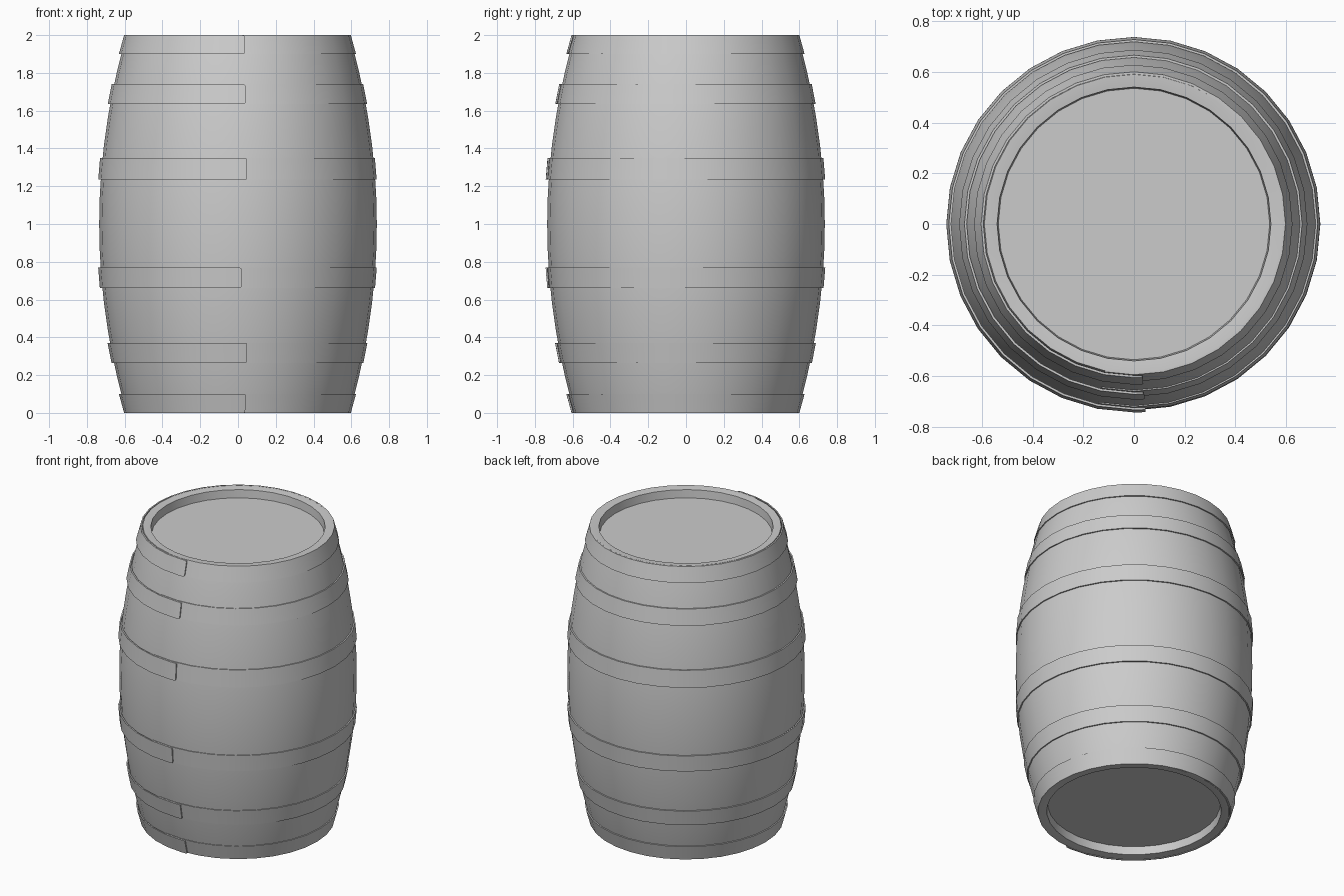
import bpy, bmesh, math

if "Cube" in bpy.data.objects:
    bpy.data.objects.remove(bpy.data.objects["Cube"])

SIDES = 32


def barrel_radius(z):
    return 0.735 - 0.145 * (1 - z) ** 2


def finish(name, bm, angle=35):
    bmesh.ops.recalc_face_normals(bm, faces=bm.faces[:])
    mesh = bpy.data.meshes.new(name)
    bm.to_mesh(mesh)
    bm.free()
    obj = bpy.data.objects.new(name, mesh)
    bpy.context.collection.objects.link(obj)
    bpy.ops.object.select_all(action='DESELECT')
    obj.select_set(True)
    bpy.context.view_layer.objects.active = obj
    bpy.ops.object.shade_smooth_by_angle(angle=math.radians(angle))
    return obj


def lathe(name, profile):
    bm = bmesh.new()
    rings = []
    for r, z in profile:
        rings.append([bm.verts.new((r * math.cos(2 * math.pi * i / SIDES),
                                    r * math.sin(2 * math.pi * i / SIDES), z))
                      for i in range(SIDES)])
    for a, b in zip(rings, rings[1:]):
        for i in range(SIDES):
            j = (i + 1) % SIDES
            bm.faces.new((a[i], a[j], b[j], b[i]))
    # flat heads closing both ends
    bm.faces.new(rings[0])
    bm.faces.new(rings[-1])
    return finish(name, bm)


def hoop(name, z0, z1, end_x, corner):
    """Flat metal strip wrapped once around, its outer end overlapping its start."""
    bm = bmesh.new()
    end = math.asin(end_x / barrel_radius((z0 + z1) / 2))
    step = 2 * math.pi / SIDES
    # angle measured from the front, running clockwise from above round to the free end
    angles = [k * step for k in range(-1, SIDES + 1)]
    angles = [(a, 0) for a in angles if a < 2 * math.pi + end - 0.03]
    angles += [(2 * math.pi + end - 0.02, 0),
               (2 * math.pi + end - 0.006, corner * 0.3),
               (2 * math.pi + end, corner)]
    start, stop = angles[0][0], angles[-1][0]
    sections = []
    for a, inset in angles:
        t = (a - start) / (stop - start)
        offset = 0.004 + 0.012 * t
        section = []
        for z, extra in ((z0 + inset, 0), (z1 - inset, 0),
                         (z1 - inset, -0.009), (z0 + inset, -0.009)):
            r = barrel_radius(z) + offset + extra
            section.append(bm.verts.new((r * math.sin(a), -r * math.cos(a), z)))
        sections.append(section)
    for a, b in zip(sections, sections[1:]):
        for i in range(4):
            j = (i + 1) % 4
            bm.faces.new((a[i], a[j], b[j], b[i]))
    bm.faces.new(sections[0])
    bm.faces.new(sections[-1])
    return finish(name, bm)


# Bulging wooden body with a recessed head at each end
rim = [(0.535, 0.06), (0.54, 0.006), (0.585, 0.0)]
side = [(barrel_radius(z), z) for z in
        [0.0, 0.1, 0.2, 0.32, 0.44, 0.58, 0.72, 0.86, 1.0]]
half = rim + side
lathe("barrel_body", half + [(r, 2 - z) for r, z in reversed(half[:-1])])

# Six hoops with overlapped free ends at the front
for name, z0, z1, end_x, corner in (
        ("bottom_hoop", 0.0, 0.10, 0.038, 0.003),
        ("lower_hoop", 0.265, 0.37, 0.045, 0.003),
        ("lower_belly_hoop", 0.66, 0.77, 0.02, 0.012),
        ("upper_belly_hoop", 1.235, 1.35, 0.045, 0.003),
        ("upper_hoop", 1.635, 1.74, 0.04, 0.01),
        ("top_hoop", 1.90, 2.0, 0.035, 0.01)):
    hoop(name, z0, z1, end_x, corner)
